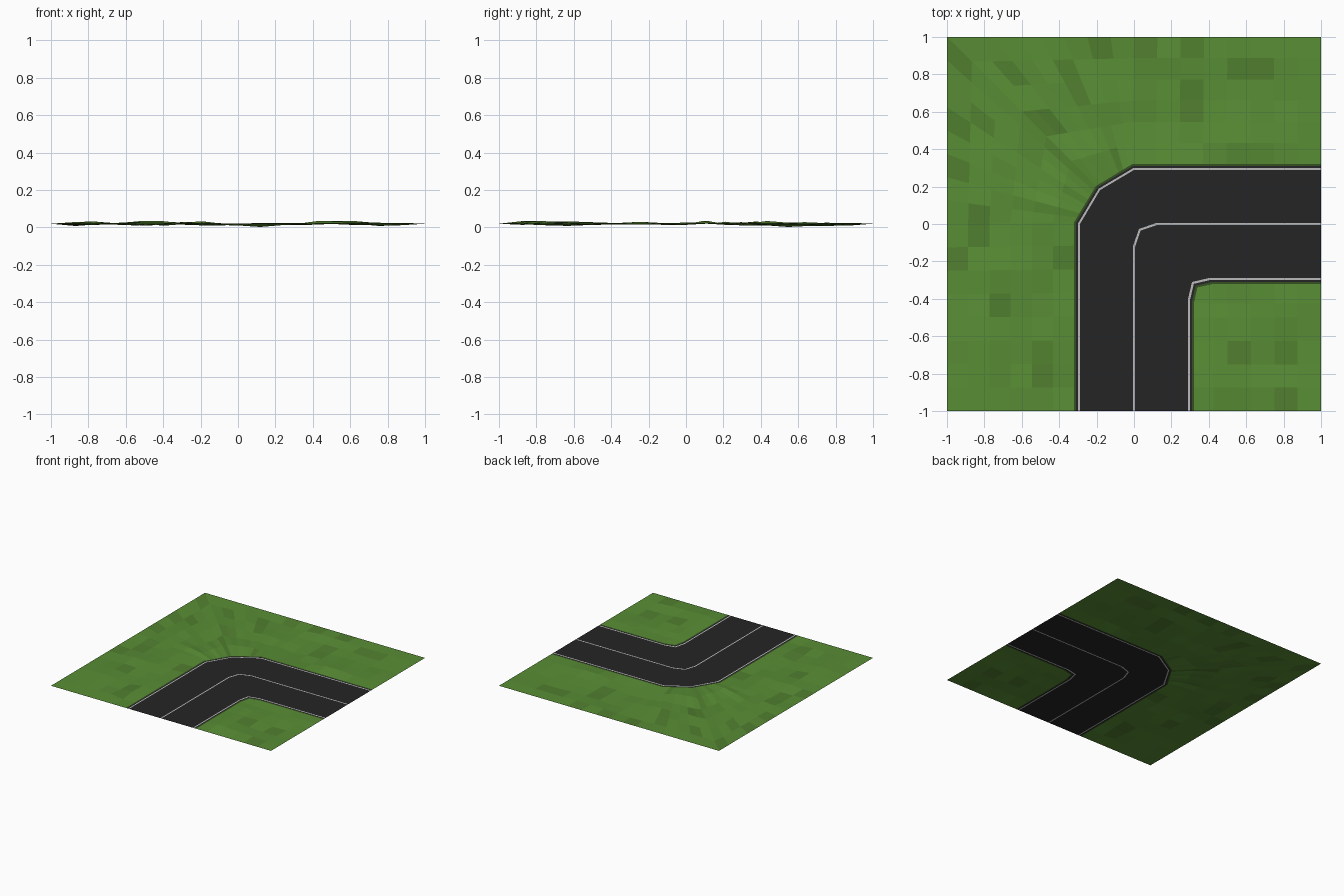
import bpy, random
from mathutils import Vector, noise

if "Cube" in bpy.data.objects:
    bpy.data.objects.remove(bpy.data.objects["Cube"])

random.seed(4)
Z = 0.02          # level of the road and of the tile border
W = 0.295         # lane width: road centre to white edge line

# Half of each bend (the other half mirrors over the diagonal y = -x)
OUTER = [(-W, -1), (-W, 0), (-0.185, 0.185)]
CENTRE = [(0, -1), (0, -0.12), (0.03, -0.03)]
INNER = [(W, -1), (W, -0.4), (0.315, -0.315)]


def material(name, r, g, b):
    m = bpy.data.materials.new(name)
    m.diffuse_color = (r, g, b, 1)
    m.use_nodes = True
    m.node_tree.nodes["Principled BSDF"].inputs["Base Color"].default_value = m.diffuse_color
    return m


def make(name, verts, faces, mats, pick=None):
    me = bpy.data.meshes.new(name)
    me.from_pydata(verts, [], faces)
    for m in mats:
        me.materials.append(m)
    for p in me.polygons:
        p.use_smooth = False
        if pick:
            p.material_index = pick()
    ob = bpy.data.objects.new(name, me)
    bpy.context.collection.objects.link(ob)


def path(t):
    """Bend line at offset t from the road centre (negative = outside)."""
    side = OUTER if t < 0 else INNER
    half = []
    for c, s in zip(CENTRE, side):
        p = Vector(c).lerp(Vector(s), abs(t) / W)
        half.append((p.x, max(p.y, -1)))
    return half + [(-y, -x) for x, y in reversed(half[:-1])]


def strips(name, spans, mat):
    verts, faces = [], []
    for a, b in spans:
        k = len(verts)
        pa, pb = path(a), path(b)
        verts += [(x, y, Z) for x, y in pa + pb]
        n = len(pa)
        faces += [(k + i, k + n + i, k + n + i + 1, k + i + 1) for i in range(n - 1)]
    make(name, verts, faces, [mat])


def bump(x, y):
    """Gentle uneven ground, level along the tile border."""
    if max(abs(x), abs(y)) > 0.999:
        return Z
    n = noise.noise((x * 3.1 + 5, y * 3.1, 1.7)) * 0.02 + random.uniform(-0.006, 0.006)
    return Z + max(-0.019, min(0.017, n))


def grass(name, rows, level):
    """Patchwork of quads from a grid of points; level(i, j) marks road edges."""
    n = len(rows[0])
    verts = [(x, y, Z if level(i, j) else bump(x, y))
             for i, r in enumerate(rows) for j, (x, y) in enumerate(r)]
    faces = [(i * n + j, i * n + j + 1, (i + 1) * n + j + 1, (i + 1) * n + j)
             for i in range(len(rows) - 1) for j in range(n - 1)]
    make(name, verts, faces, [LIGHT, DARK], lambda: int(random.random() < 0.14))


ASPHALT = material("asphalt", 0.018, 0.018, 0.018)
PAINT = material("paint", 0.5, 0.5, 0.5)
VERGE = material("verge", 0.035, 0.08, 0.015)
LIGHT = material("grass_light", 0.10, 0.27, 0.036)
DARK = material("grass_dark", 0.083, 0.215, 0.029)

# Road surface, painted lines and dark verge
e, h, v = 0.31, 0.005, 0.32
strips("road_surface", [(-e, -W - h), (-W + h, -h), (h, W - h), (W + h, e)], ASPHALT)
strips("lane_lines", [(-W - h, -W + h), (-h, 0), (0, h), (W - h, W + h)], PAINT)
strips("road_verge", [(-v, -e), (e, v)], VERGE)

# Outer grass: rows fan out from the bend to the tile border
edge = path(-v)
rim = [(-1, -1), (-1, 0), (-1, 1), (0, 1), (1, 1)]
near, far = [], []
for k in range(4):
    for s in range(8):
        near.append(Vector(edge[k]).lerp(Vector(edge[k + 1]), s / 8))
        far.append(Vector(rim[k]).lerp(Vector(rim[k + 1]), s / 8))
near.append(Vector(edge[4]))
far.append(Vector(rim[4]))
rows = [[tuple(b.lerp(a, r / 6)) for a, b in zip(near, far)] for r in range(7)]
grass("grass_outer", rows, lambda i, j: i == 6)

# Inner grass: square grid with its corner rounded to follow the bend
edge = path(v)
g = [edge[0][0], -edge[1][1], 0.5, 0.625, 0.75, 0.875, 1]
rows = [[(x, -y) for x in g] for y in reversed(g)]
rows[6][0] = edge[2]
grass("grass_inner", rows, lambda i, j: i == 6 or j == 0)
